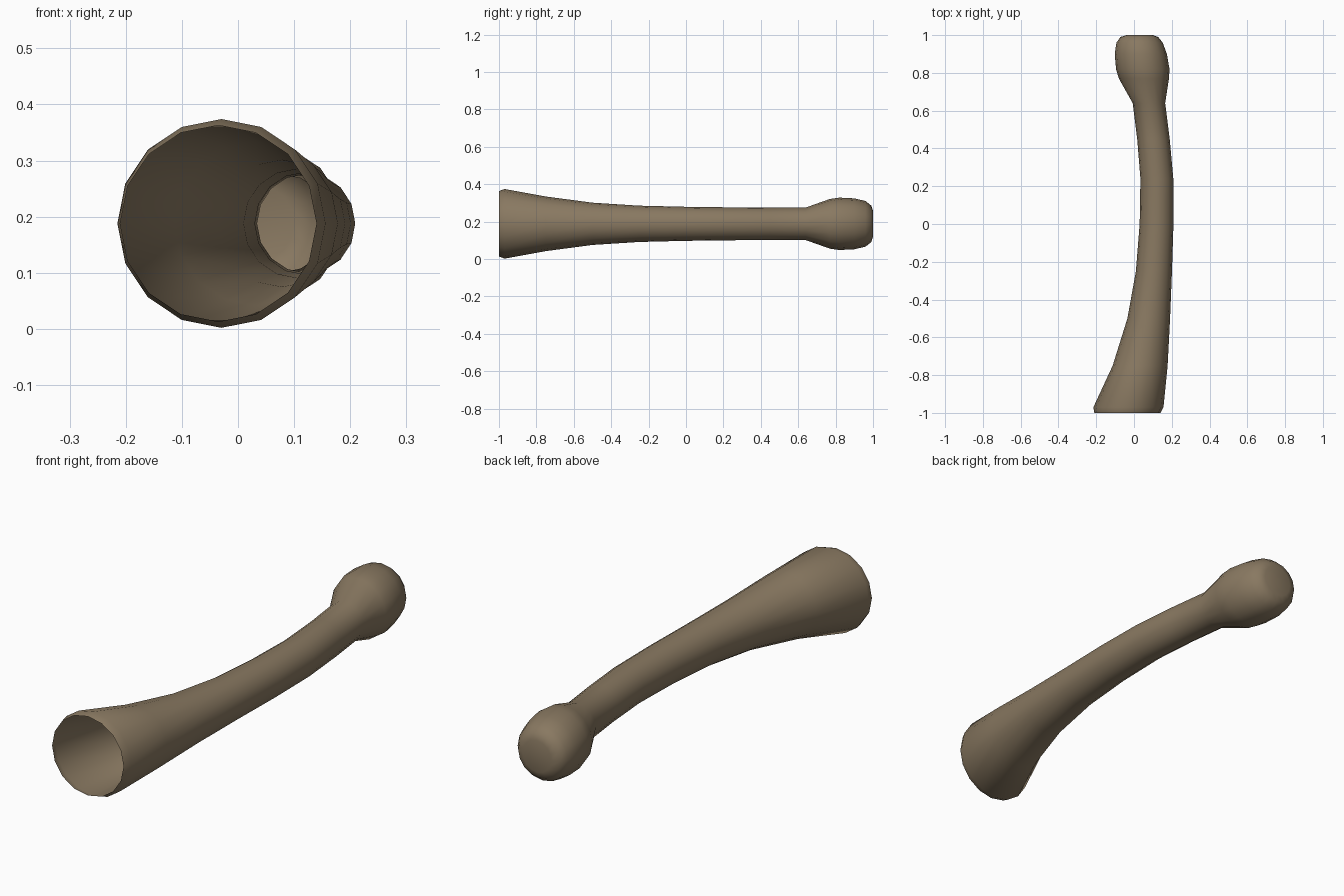
import bpy, bmesh, math

if "Cube" in bpy.data.objects:
    bpy.data.objects.remove(bpy.data.objects["Cube"])

SIDES = 16
MID_Z = 0.188

# Cross-sections from open mouth to closed knob: y, left x, right x, half height
SECTIONS = [
    (-1.00, -0.210, 0.140, 0.175),
    (-0.97, -0.215, 0.156, 0.186),
    (-0.75, -0.113, 0.178, 0.146),
    (-0.50, -0.035, 0.191, 0.113),
    (-0.25, 0.010, 0.201, 0.097),
    (0.00, 0.030, 0.209, 0.091),
    (0.24, 0.034, 0.208, 0.088),
    (0.45, 0.017, 0.189, 0.087),
    (0.64, -0.007, 0.165, 0.087),
    (0.77, -0.080, 0.185, 0.133),
    (0.82, -0.095, 0.188, 0.140),
    (0.90, -0.102, 0.174, 0.136),
    (0.96, -0.093, 0.152, 0.122),
    (0.99, -0.072, 0.128, 0.098),
    (1.00, -0.040, 0.100, 0.070),
]

# Loft the hollow, curved horn body through the sections
bm = bmesh.new()
rings = []
for y, left, right, half in SECTIONS:
    cx, rx = (left + right) / 2, (right - left) / 2
    ring = []
    for i in range(SIDES):
        a = 2 * math.pi * i / SIDES
        ring.append(bm.verts.new((cx + rx * math.cos(a), y, MID_Z + half * math.sin(a))))
    rings.append(ring)
for r0, r1 in zip(rings, rings[1:]):
    for i in range(SIDES):
        j = (i + 1) % SIDES
        bm.faces.new((r0[i], r0[j], r1[j], r1[i]))
bm.faces.new(rings[-1])  # closed knob end
bmesh.ops.recalc_face_normals(bm, faces=bm.faces)
# The open sheet's outside is the side facing away from the axis
bm.faces.ensure_lookup_table()
test = bm.faces[-1]
test.normal_update()
if test.normal.y < 0:
    bmesh.ops.reverse_faces(bm, faces=bm.faces)

mesh = bpy.data.meshes.new("curved_horn")
bm.to_mesh(mesh)
bm.free()
horn = bpy.data.objects.new("curved_horn", mesh)
bpy.context.collection.objects.link(horn)

# Single dull brown colour
brown = bpy.data.materials.new("dull_brown")
brown.diffuse_color = (0.25, 0.19, 0.12, 1)
brown.use_nodes = True
brown.node_tree.nodes["Principled BSDF"].inputs["Base Color"].default_value = brown.diffuse_color
mesh.materials.append(brown)

# Smooth shading
bpy.context.view_layer.objects.active = horn
horn.select_set(True)
bpy.ops.object.shade_smooth_by_angle(angle=math.radians(50))
